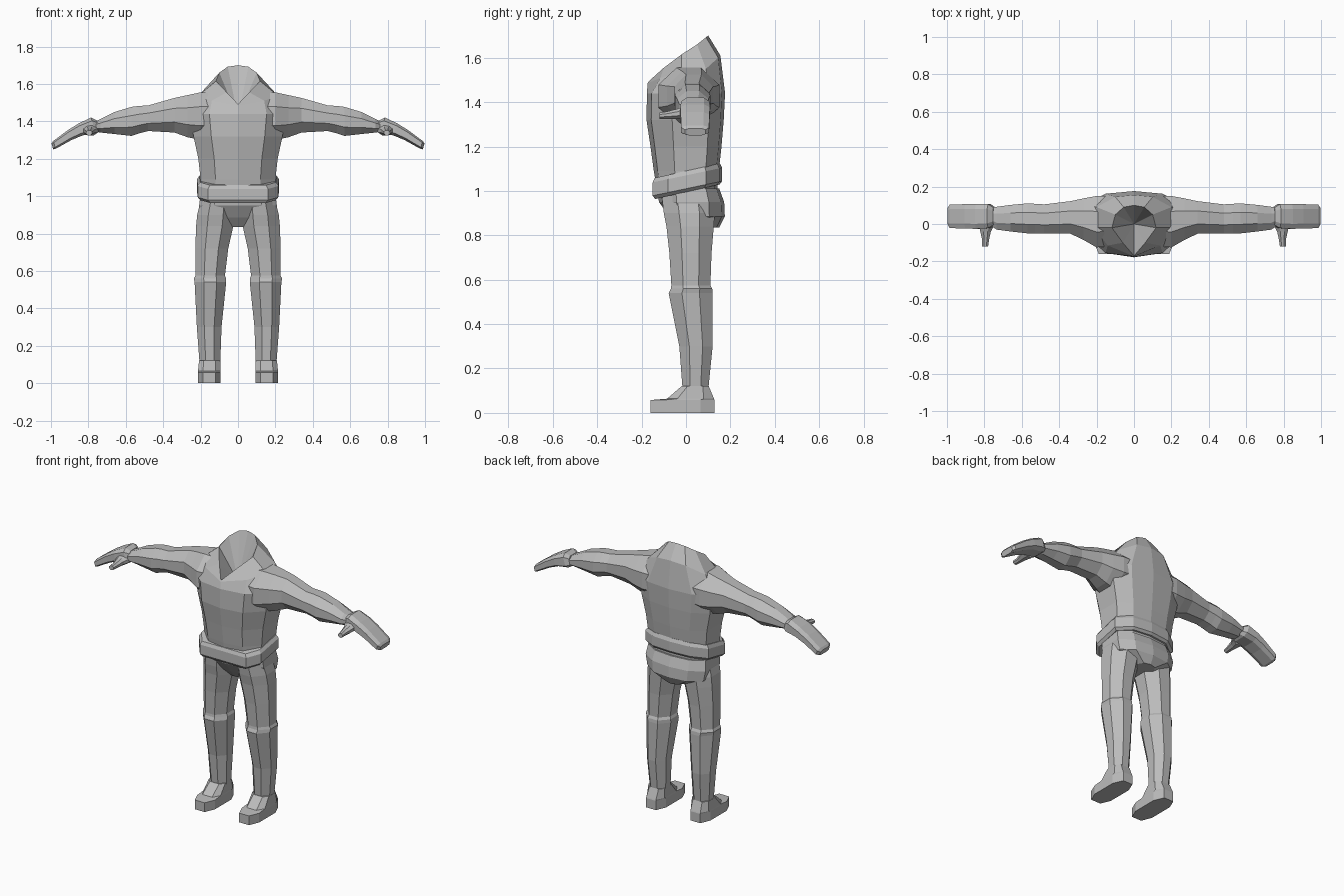
import bpy, bmesh
from mathutils import Vector

if "Cube" in bpy.data.objects:
    bpy.data.objects.remove(bpy.data.objects["Cube"])

GREY = bpy.data.materials.new("cloth grey")
GREY.diffuse_color = (0.5, 0.5, 0.5, 1)
GREY.use_nodes = True
GREY.node_tree.nodes["Principled BSDF"].inputs["Base Color"].default_value = GREY.diffuse_color


def loft(name, rings, mirror=False, cap_centre=None):
    """Skin a stack of equal-length point rings; cap_centre sinks the last cap into a cone."""
    bm = bmesh.new()
    loops = [[bm.verts.new(p) for p in ring] for ring in rings]
    n = len(loops[0])
    for a, b in zip(loops, loops[1:]):
        for i in range(n):
            j = (i + 1) % n
            bm.faces.new((a[i], a[j], b[j], b[i]))
    bm.faces.new(loops[0])
    if cap_centre:
        c = bm.verts.new(cap_centre)
        for i in range(n):
            bm.faces.new((loops[-1][i], loops[-1][(i + 1) % n], c))
    else:
        bm.faces.new(loops[-1])
    bmesh.ops.recalc_face_normals(bm, faces=bm.faces)
    me = bpy.data.meshes.new(name)
    bm.to_mesh(me)
    bm.free()
    me.materials.append(GREY)
    ob = bpy.data.objects.new(name, me)
    bpy.context.collection.objects.link(ob)
    if mirror:
        ob.modifiers.new("mirror", 'MIRROR').use_mirror_merge = False
    return ob


def octagon(a0, a1, b0, b1, c=0.3):
    """Chamfered rectangle as 2D points."""
    da, db = (a1 - a0) * c, (b1 - b0) * c
    return [(a0 + da, b0), (a1 - da, b0), (a1, b0 + db), (a1, b1 - db),
            (a1 - da, b1), (a0 + da, b1), (a0, b1 - db), (a0, b0 + db)]


def z_ring(z, x0, x1, y0, y1, c=0.3):
    return [(x, y, z) for x, y in octagon(x0, x1, y0, y1, c)]


def x_ring(x, y0, y1, z0, z1, c=0.3, lean=0.0):
    return [(x + lean * (z - z0), y, z) for y, z in octagon(y0, y1, z0, z1, c)]


def both_sides(half):
    """Complete a half ring that runs from front centre to back centre."""
    return half + [(-x, y, z) for x, y, z in half[-2:0:-1]]


def body_ring(z, w, yf, yb, tilt=0.0):
    pts = [(0, yf), (w * .6, yf * .88), (w, yf * .35), (w, yb * .6), (w * .6, yb * .92), (0, yb)]
    return both_sides([(x, y, z + tilt * y) for x, y in pts])


# Jacket body, rising to a slanted collar with a sunken neck opening
shoulder = [(0, -.173, 1.485), (.14, -.115, 1.51), (.215, -.02, 1.535),
            (.20, .09, 1.55), (.10, .145, 1.60), (0, .155, 1.61)]
collar = [(0, -.17, 1.492), (.06, -.10, 1.555), (.118, -.02, 1.615),
          (.10, .05, 1.66), (.055, .09, 1.692), (0, .10, 1.70)]
loft("jacket_body", [
    body_ring(1.00, .20, -.13, .14),
    body_ring(1.09, .20, -.145, .148),
    body_ring(1.20, .212, -.16, .16),
    body_ring(1.32, .238, -.178, .17),
    body_ring(1.44, .255, -.176, .176),
    both_sides(shoulder), both_sides(collar)], cap_centre=(0, 0, 1.42))


# Hem band tilted up towards the back
def hem_ring(z, grow):
    pts = [(0, -.15), (.16, -.15), (.215, -.08), (.22, .09), (.13, .15), (0, .163)]
    return both_sides([(x * grow, y * grow, z + .21 * y) for x, y in pts])


loft("hem_band", [hem_ring(.995, .93), hem_ring(1.01, 1), hem_ring(1.07, 1), hem_ring(1.09, .94)])

# Hips and seat
loft("hips", [
    body_ring(.835, .07, -.03, .15),
    body_ring(.885, .195, -.075, .175),
    body_ring(.95, .208, -.122, .172),
    body_ring(1.01, .20, -.13, .15)])

# Trouser legs with a stepped knee seam
loft("leg", [z_ring(*r) for r in [
    (.10, .095, .205, -.015, .10),
    (.30, .088, .22, -.03, .12),
    (.54, .063, .232, -.078, .12),
    (.56, .063, .236, -.068, .118),
    (.575, .07, .228, -.066, .11),
    (.72, .052, .228, -.075, .115),
    (.84, .025, .224, -.088, .125),
    (.90, .02, .218, -.10, .13),
    (.98, .02, .198, -.11, .12)]], mirror=True)

# Boots: low toe, sloped instep, ankle cuff
loft("boot", [z_ring(*r, .22) for r in [
    (0, .093, .215, -.16, .128),
    (.058, .093, .215, -.16, .128),
    (.064, .094, .214, -.085, .126),
    (.122, .095, .208, -.018, .102)]], mirror=True)

# Sleeves with elbow and cuff breaks
loft("sleeve", [x_ring(*r) for r in [
    (.14, -.12, .15, 1.31, 1.55),
    (.20, -.125, .15, 1.30, 1.555),
    (.27, -.085, .137, 1.315, 1.54),
    (.34, -.052, .122, 1.34, 1.525),
    (.48, -.052, .105, 1.348, 1.485),
    (.53, -.05, .108, 1.335, 1.482),
    (.57, -.05, .11, 1.322, 1.477),
    (.66, -.04, .102, 1.332, 1.45),
    (.735, -.03, .092, 1.34, 1.412),
    (.76, -.012, .088, 1.345, 1.40)]], mirror=True)

# Mitten hands
loft("hand", [x_ring(*r, .2, .3) for r in [
    (.738, -.005, .088, 1.348, 1.405),
    (.76, -.022, .106, 1.335, 1.42),
    (.83, -.026, .108, 1.325, 1.39),
    (.89, -.024, .106, 1.30, 1.355),
    (.975, -.022, .104, 1.253, 1.295),
    (.988, -.005, .088, 1.25, 1.282)]], mirror=True)

# Thumbs pointing forward
loft("thumb", [[(x, y, z) for x, z in octagon(x0, x1, z0, z1)] for y, x0, x1, z0, z1 in [
    (0, .745, .83, 1.325, 1.385),
    (-.04, .765, .822, 1.325, 1.37),
    (-.085, .775, .812, 1.325, 1.358),
    (-.12, .78, .812, 1.325, 1.352)]], mirror=True)
